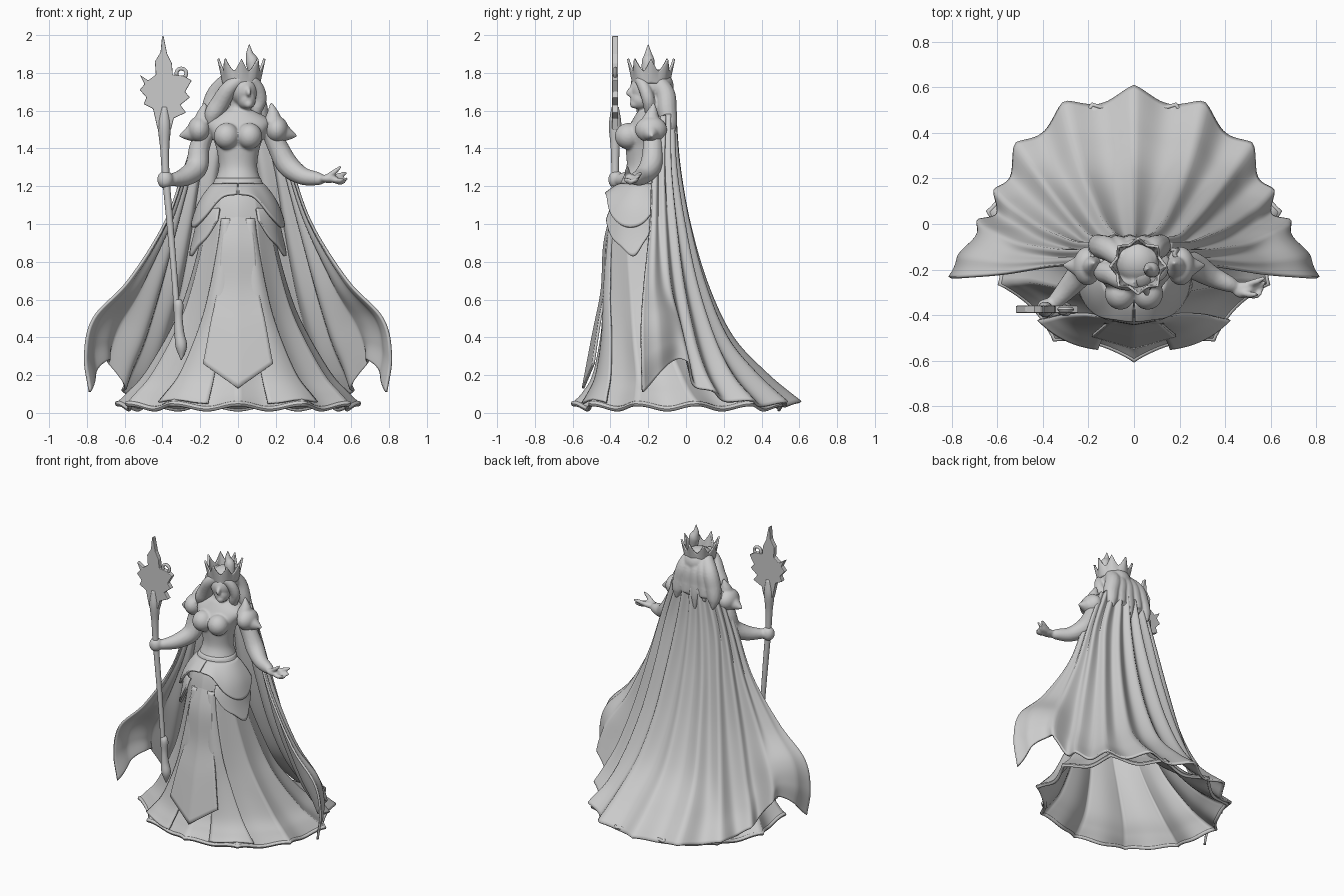
import bpy, bmesh, math
from mathutils import Vector, Matrix

if "Cube" in bpy.data.objects:
    bpy.data.objects.remove(bpy.data.objects["Cube"])

def spline(pts, k):
    """Catmull-Rom through tuples, k in 0..1"""
    n = len(pts) - 1
    i = min(int(k * n), n - 1)
    f = k * n - i
    p1, p2 = pts[i], pts[i + 1]
    p0 = pts[i - 1] if i else [2 * a - b for a, b in zip(p1, p2)]
    p3 = pts[i + 2] if i + 2 <= n else [2 * b - a for a, b in zip(p1, p2)]
    return [b + .5 * f * (c - a + f * (2 * a - 5 * b + 4 * c - d + f * (3 * (b - c) + d - a)))
            for a, b, c, d in zip(p0, p1, p2, p3)]

def finish(name, bm, smooth=True, thick=0):
    bmesh.ops.recalc_face_normals(bm, faces=bm.faces)
    me = bpy.data.meshes.new(name)
    bm.to_mesh(me)
    bm.free()
    for p in me.polygons:
        p.use_smooth = smooth
    ob = bpy.data.objects.new(name, me)
    bpy.context.collection.objects.link(ob)
    if thick:
        m = ob.modifiers.new("thickness", 'SOLIDIFY')
        m.thickness, m.offset = thick, 0
    return ob

def surf(name, f, nu, nv, closed=False, caps=False, thick=0):
    """Grid surface from f(u, v)"""
    bm = bmesh.new()
    cols = nu if closed else nu + 1
    rows = [[bm.verts.new(f(i / nu, j / nv)) for i in range(cols)] for j in range(nv + 1)]
    for a, b in zip(rows, rows[1:]):
        for i in range(nu):
            k = (i + 1) % cols
            bm.faces.new((a[i], a[k], b[k], b[i]))
    if caps:
        bm.faces.new(rows[0])
        bm.faces.new(rows[-1])
    return finish(name, bm, True, thick)

def tube(name, pts, n=14, nv=24):
    """Tapered round limb through (x, y, z, radius)"""
    def f(u, v):
        x, y, z, r = spline(pts, v)
        a, b = spline(pts, max(v - .02, 0)), spline(pts, min(v + .02, 1))
        d = (Vector(b[:3]) - Vector(a[:3])).normalized()
        s = d.cross((0, 1, 0) if abs(d.y) < .8 else (1, 0, 0)).normalized()
        t = 2 * math.pi * u
        return Vector((x, y, z)) + max(r, .002) * (s * math.cos(t) + d.cross(s) * math.sin(t))
    return surf(name, f, n, nv, True, True)

def ball(name, loc, scale):
    bm = bmesh.new()
    bmesh.ops.create_uvsphere(bm, u_segments=28, v_segments=18, radius=1,
                              matrix=Matrix.Translation(loc) @ Matrix.Diagonal((*scale, 1)))
    return finish(name, bm)

def plate(name, outline, y, thick):
    """Flat blade in the front plane"""
    bm = bmesh.new()
    face = bm.faces.new([bm.verts.new((x, y - thick / 2, z)) for x, z in outline])
    ext = bmesh.ops.extrude_face_region(bm, geom=[face])
    for v in ext["geom"]:
        if isinstance(v, bmesh.types.BMVert):
            v.co.y += thick
    ob = finish(name, bm, False)
    m = ob.modifiers.new("edge", 'BEVEL')
    m.width, m.segments = .008, 2

def fuse(name, parts, voxel, relax):
    """Melt overlapping parts into one sculpted skin"""
    bpy.ops.object.select_all(action='DESELECT')
    for o in parts:
        o.select_set(True)
    bpy.context.view_layer.objects.active = parts[0]
    bpy.ops.object.join()
    ob = parts[0]
    ob.name = name
    m = ob.modifiers.new("skin", 'REMESH')
    m.mode, m.voxel_size, m.use_smooth_shade = 'VOXEL', voxel, True
    m = ob.modifiers.new("relax", 'SMOOTH')
    m.factor, m.iterations = .5, relax

# Gown skirt: rings of z, half width, front y, back y
RINGS = [(1.24, .115, -.33, -.13), (1.1, .17, -.385, -.1), (.9, .195, -.41, -.06), (.6, .275, -.425, .05),
         (.4, .36, -.435, .13), (.2, .475, -.47, .29), (.1, .56, -.52, .41), (.035, .615, -.57, .52)]

def skirt_pt(t, v, off=0, folds=True):
    z, hx, yf, yb = spline(RINGS, v)
    w = (1 - 2 * abs(math.sin(t * 5.5)) ** .8) if folds else 0
    k = 1 + w * .05 * min(1, v * 1.6)
    cy, hy = (yf + yb) / 2, (yb - yf) / 2
    z += .014 * math.cos(t * 11) * v ** 6
    return ((hx + off) * k * math.sin(t), cy - (hy + off) * k * math.cos(t), z)

def v_at(z):
    lo, hi = 0, 1
    for _ in range(24):
        mid = (lo + hi) / 2
        lo, hi = (mid, hi) if spline(RINGS, mid)[0] > z else (lo, mid)
    return lo

surf("gown_skirt", lambda u, v: skirt_pt(2 * math.pi * u, v), 176, 60, True, thick=.012)

# Rolled hem around the gown
def hem(u, v):
    x, y, z = skirt_pt(2 * math.pi * u, 1)
    a = 2 * math.pi * v
    k = 1 + .02 * math.cos(a)
    return x * k, y * k, z + .014 * math.sin(a)
surf("gown_hem", hem, 176, 8, True)

# Hip plates in two tiers, wrapped around the skirt
TIERS = [("upper", .02, 2.0, 1.21, [(1.16,), (1.14,), (1.04,), (.985,), (1.0,), (1.09,)], .002, .06),
         ("lower", .5, 1.9, 1.08, [(1.02,), (.93,), (.88,), (.83,), (.9,), (.98,)], .025, .045)]
for label, t0, t1, ztop, low, o0, o1 in TIERS:
    for s in (-1, 1):
        def f(u, v):
            zb = spline(low, u)[0]
            return skirt_pt(s * (t0 + (t1 - t0) * u), v_at(ztop + (zb - ztop) * v), o0 + (o1 - o0) * v ** .7, False)
        surf("hip_plate_" + label, f, 30, 14, thick=.014)

# Front tabard panel with a central crease and pointed end
TAB = [(1.12, .05, -.375), (.9, .085, -.43), (.65, .105, -.445), (.42, .145, -.49), (.13, .185, -.545)]
def tabard(u, v):
    z, hw, y = spline(TAB, v)
    a = abs(2 * u - 1)
    return (2 * u - 1) * hw, y + a * (.015 + .04 * v ** 3), z + a * .13 * v ** 3
surf("front_panel", tabard, 20, 36, thick=.014)

# Long side drapes framing the panel
for s in (-1, 1):
    def f(u, v):
        t = s * (.37 + .14 * v + (u - .5) * (.25 + .25 * v))
        return skirt_pt(t, .2 + .74 * v, min(.018, v * .06) + .01 * math.sin(math.pi * u), False)
    surf("side_drape", f, 12, 40, thick=.012)

# Cape: half columns from the middle of the back to the flared front edge
CAPE = [
    [(0, -.07, 1.58), (0, -.05, 1.3), (0, 0, 1), (0, .09, .68), (0, .22, .4), (0, .4, .2), (0, .575, .045)],
    [(.06, -.07, 1.58), (.1, -.05, 1.3), (.14, 0, 1), (.18, .08, .68), (.23, .19, .4), (.28, .34, .2), (.32, .495, .045)],
    [(.12, -.08, 1.58), (.2, -.07, 1.3), (.25, -.03, 1), (.31, .03, .68), (.38, .11, .4), (.45, .19, .2), (.53, .29, .06)],
    [(.16, -.1, 1.58), (.25, -.1, 1.3), (.33, -.08, 1), (.42, -.05, .68), (.51, 0, .4), (.57, .04, .25), (.61, .08, .13)],
    [(.18, -.13, 1.57), (.27, -.14, 1.3), (.37, -.14, 1), (.53, -.12, .68), (.66, -.07, .5), (.7, -.05, .38), (.7, -.04, .29)],
    [(.19, -.17, 1.56), (.28, -.18, 1.3), (.39, -.19, 1), (.58, -.22, .7), (.765, -.235, .5), (.81, -.235, .3), (.785, -.23, .11)]]
FULL = [[(-x, y, z) for x, y, z in c] for c in CAPE[:0:-1]] + CAPE
def cape(u, v):
    s = 2 * u - 1
    x, y, z = spline([spline(c, v) for c in FULL], u)
    d = Vector((x, y + .3, 0)).normalized()
    w = (.012 + .02 * v) * (1 - 2 * abs(math.sin(s * 5.5 * math.pi)) ** 1.2) * (1 - s ** 4)
    return x + d.x * w, y + d.y * w, z + .012 * v ** 6 * math.cos(s * 11 * math.pi) * (1 - s ** 4)
surf("cape", cape, 150, 60, thick=.014)

# Bodice and neck: z, half width, front y, back y
BODY = [(1.14, .15, -.37, -.1), (1.22, .125, -.345, -.11), (1.3, .102, -.315, -.13), (1.4, .115, -.32, -.12),
        (1.47, .14, -.33, -.1), (1.54, .17, -.29, -.09), (1.59, .11, -.26, -.1), (1.62, .045, -.24, -.14),
        (1.7, .042, -.25, -.15)]
def bodice(u, v):
    z, hx, yf, yb = spline(BODY, v)
    t = 2 * math.pi * u
    return hx * math.sin(t), (yf + yb) / 2 - (yb - yf) / 2 * math.cos(t), z
body = [surf("bodice", bodice, 40, 40, True, True)]
armour = []
for s in (-1, 1):
    body.append(ball("bust", (s * .06, -.305, 1.465), (.068, .072, .07)))
    # Shoulder armour with an upright and an outward point
    armour += [ball("shoulder_plate", (s * .205, -.185, 1.5), (.062, .085, .07)),
               tube("spike", [(s * .185, -.19, 1.53, .055), (s * .185, -.18, 1.58, .036), (s * .175, -.17, 1.645, .004)]),
               tube("wing", [(s * .2, -.185, 1.5, .065), (s * .25, -.185, 1.48, .045), (s * .315, -.18, 1.465, .004)])]

# Arms and hands
body += [tube("left_arm", [(.17, -.18, 1.5, .05), (.215, -.175, 1.4, .055), (.265, -.185, 1.31, .06),
                           (.34, -.23, 1.255, .048), (.42, -.265, 1.24, .036), (.45, -.28, 1.235, .025)]),
         ball("left_palm", (.48, -.29, 1.24), (.05, .037, .023))]
for dy, dz, l in ((-.03, -.01, .06), (-.01, -.02, .07), (.015, -.01, .08), (.035, .02, .075)):
    body.append(tube("finger", [(.49, -.29 + dy * .6, 1.24, .016), (.5 + l * .6, -.285 + dy, 1.24 + dz, .014),
                                (.5 + l, -.27 + dy, 1.25 + dz, .008)], 8, 8))
body.append(tube("thumb", [(.47, -.3, 1.245, .018), (.51, -.31, 1.275, .015), (.545, -.31, 1.305, .008)], 8, 8))
body += [tube("right_arm", [(-.17, -.18, 1.5, .05), (-.205, -.175, 1.4, .055), (-.22, -.2, 1.3, .06),
                            (-.28, -.27, 1.25, .05), (-.34, -.335, 1.235, .036), (-.37, -.36, 1.235, .03)]),
         ball("right_fist", (-.385, -.37, 1.235), (.043, .042, .048))]

# Head and face, turned a little to one side
body += [ball("head", (.03, -.21, 1.71), (.075, .088, .09)), ball("jaw", (.045, -.24, 1.66), (.05, .055, .055)),
         ball("chin", (.055, -.27, 1.635), (.026, .028, .024)),
         tube("nose", [(.052, -.28, 1.73, .01), (.057, -.305, 1.695, .014), (.055, -.29, 1.68, .01)], 8, 8)]
fuse("body", body, .007, 6)
fuse("shoulder_armour", armour, .007, 5)

# Staff: shaft, flared neck, pointed foot and jagged head
Y = -.375
tube("staff_shaft", [(-.315, Y, .42, .018), (-.335, Y, .7, .016), (-.36, Y, 1.0, .018), (-.382, Y, 1.25, .02),
                     (-.388, Y, 1.4, .024), (-.39, Y, 1.52, .034), (-.39, Y, 1.62, .02)], nv=40)
tube("staff_foot", [(-.32, Y, .6, .018), (-.315, Y, .57, .026), (-.315, Y, .5, .022), (-.31, Y, .42, .026),
                    (-.3, Y, .35, .03), (-.3, Y, .28, .003)])
plate("staff_head", [(-.355, 1.5), (-.34, 1.56), (-.275, 1.59), (-.305, 1.63), (-.255, 1.67), (-.28, 1.7),
                     (-.245, 1.76), (-.29, 1.785), (-.345, 1.79), (-.35, 1.85), (-.375, 1.9), (-.394, 1.995),
                     (-.402, 1.995), (-.41, 1.91), (-.44, 1.86), (-.435, 1.79), (-.475, 1.76), (-.52, 1.79),
                     (-.495, 1.74), (-.52, 1.71), (-.485, 1.67), (-.5, 1.635), (-.45, 1.61), (-.425, 1.5)], Y, .032)
def ring(u, v):
    a, b = 2 * math.pi * u, 2 * math.pi * v
    r = .026 + .01 * math.cos(b)
    return -.3 + r * math.cos(a), Y + .01 * math.sin(b), 1.797 + r * math.sin(a)
surf("staff_loop", ring, 24, 10, True)

# Hair: cap plus flowing locks
hair = [ball("hair_cap", (.015, -.165, 1.73), (.1, .1, .09))]
for x, end in [(-.16, 1.46), (-.09, 1.5), (-.02, 1.42), (.05, 1.5), (.12, 1.47)]:
    hair.append(tube("lock", [(.015 + x * .4, -.16, 1.77, .04), (x * .7, -.11, 1.69, .052), (x * .9, -.1, 1.6, .052),
                              (x, -.085, 1.52, .04), (x * 1.02, -.065, end, .006)]))
hair += [tube("left", [(.02, -.26, 1.77, .03), (-.045, -.25, 1.72, .042), (-.095, -.22, 1.64, .05),
                       (-.135, -.21, 1.57, .045), (-.145, -.21, 1.49, .006)]),
         tube("right", [(.07, -.25, 1.77, .025), (.105, -.22, 1.72, .033), (.118, -.2, 1.66, .034),
                        (.1, -.19, 1.6, .03), (.12, -.19, 1.55, .006)])]
fuse("hair", hair, .007, 4)

# Crown: flared band with peaks, one tall spike
def crown(u, v):
    t = 2 * math.pi * u
    peak = abs(2 * ((u * 8) % 1) - 1) ** 1.6
    r = .094 + v * (.006 + .022 * peak)
    return .018 + r * math.cos(t), -.185 + r * math.sin(t), 1.745 + v * (.065 + .065 * peak)
surf("crown", crown, 96, 10, True, thick=.012)
tube("crown_spike", [(.085, -.205, 1.8, .03), (.075, -.2, 1.86, .034), (.062, -.2, 1.9, .02), (.06, -.2, 1.95, .002)])
